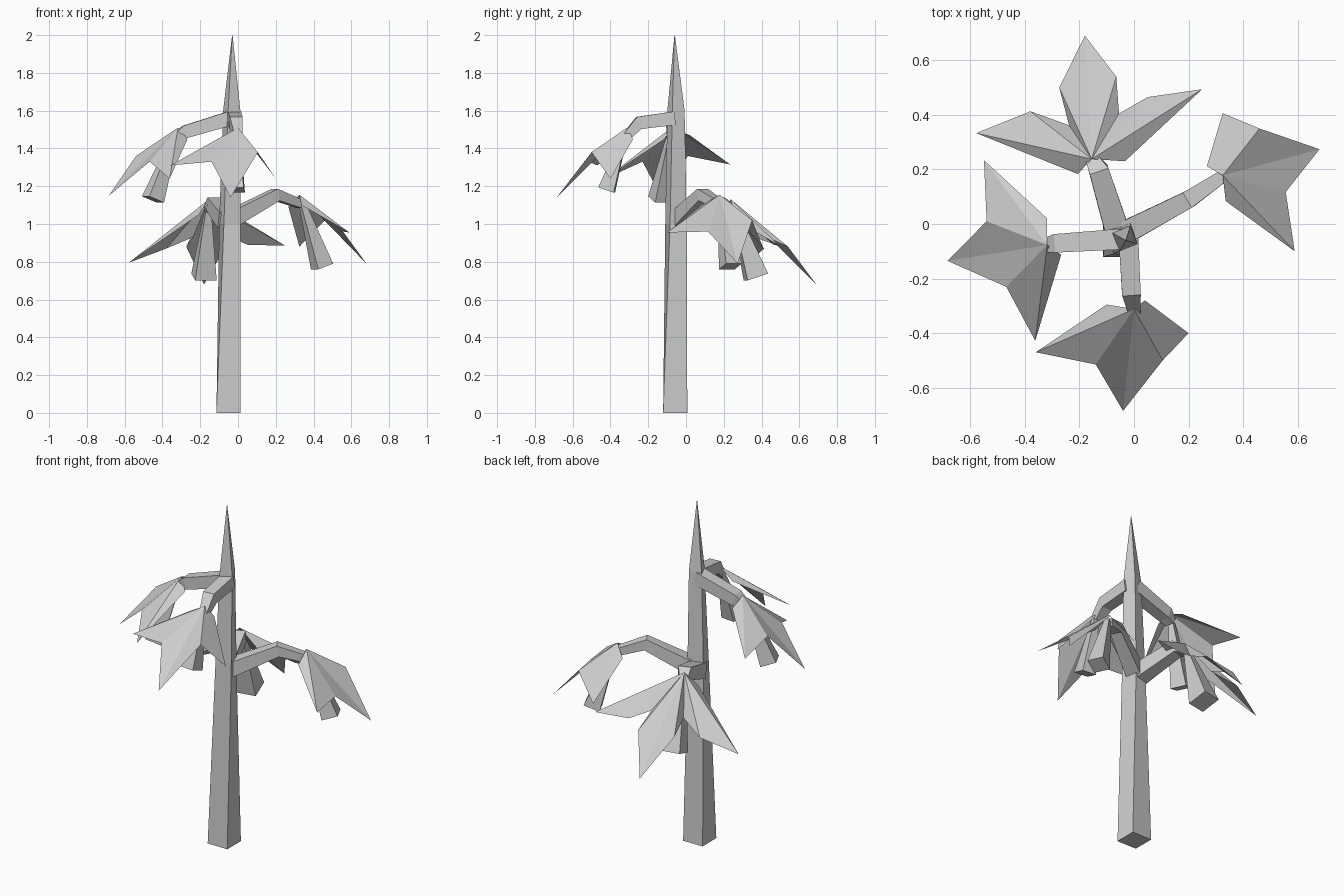
import bpy
import bmesh
import math
from mathutils import Vector, Matrix

default_cube = bpy.data.objects.get("Cube")
if default_cube:
    bpy.data.objects.remove(default_cube, do_unlink=True)

# One plain grey for the whole plant
grey = bpy.data.materials.new("plain_grey")
grey.use_nodes = True
colour = (0.62, 0.62, 0.62, 1)
grey.diffuse_color = colour
grey.node_tree.nodes["Principled BSDF"].inputs["Base Color"].default_value = colour


def finish(name, bm):
    mesh = bpy.data.meshes.new(name)
    bm.to_mesh(mesh)
    bm.free()
    mesh.materials.append(grey)
    obj = bpy.data.objects.new(name, mesh)
    bpy.context.collection.objects.link(obj)
    return obj


def square_tube(name, path, half_widths, twists=None):
    """Four-sided tapering tube that follows a path."""
    path = [Vector(p) for p in path]
    twists = twists or [0] * len(path)
    bm = bmesh.new()
    rings = []
    for i, centre in enumerate(path):
        before, after = path[max(i - 1, 0)], path[min(i + 1, len(path) - 1)]
        along = (after - before).normalized()
        reference = Vector((0, 0, 1)) if abs(along.z) < 0.97 else Vector((0, 1, 0))
        side = along.cross(reference).normalized()
        up = side.cross(along)
        turn = Matrix.Rotation(math.radians(twists[i]), 3, along)
        ring = []
        for a, b in ((-1, -1), (1, -1), (1, 1), (-1, 1)):
            corner = turn @ (side * a + up * b) * half_widths[i]
            ring.append(bm.verts.new(centre + corner))
        rings.append(ring)
    for low, high in zip(rings, rings[1:]):
        for k in range(4):
            n = (k + 1) % 4
            bm.faces.new((low[k], low[n], high[n], high[k]))
    bm.faces.new(rings[0])
    bm.faces.new(rings[-1])
    bmesh.ops.recalc_face_normals(bm, faces=bm.faces)
    return finish(name, bm)


def leaf_cluster(name, apex, outline):
    """Fan of folded leaves: tips and notches spread around the apex."""
    bm = bmesh.new()
    base = bm.verts.new(apex)
    rim = [bm.verts.new(p) for p in outline]
    for a, b in zip(rim, rim[1:]):
        face = bm.faces.new((base, a, b))
        face.normal_update()
        if face.normal.z < 0:
            face.normal_flip()
    return finish(name, bm)


def frond(side_name, path, widths, apex, outline, pod_end, pod_width):
    """A branch with its leaf cluster and the pod that hangs under it."""
    square_tube(side_name + "_branch", path, widths)
    leaf_cluster(side_name + "_leaves", apex, outline)
    pod_top = Vector(apex).lerp(Vector(pod_end), 0.12)
    square_tube(side_name + "_pod", [pod_top, pod_end], [0.014, pod_width])


# Trunk: slightly twisted square column ending in a spike
square_tube(
    "trunk",
    [(-0.05, -0.057, 0), (-0.043, -0.053, 1.0), (-0.033, -0.053, 1.6), (-0.03, -0.06, 2)],
    [0.064, 0.046, 0.035, 0.001],
    [0, 16, 22, 22],
)

# Front frond
frond(
    "front",
    [(-0.02, -0.06, 1.56), (-0.01, -0.25, 1.535), (0, -0.315, 1.465)],
    [0.036, 0.034, 0.022],
    (0, -0.312, 1.51),
    [
        (-0.1, -0.295, 1.45), (-0.36, -0.47, 1.31), (-0.14, -0.515, 1.33),
        (-0.04, -0.685, 1.14), (0.105, -0.5, 1.38),
        (0.2, -0.4, 1.24), (0.04, -0.28, 1.45),
    ],
    (-0.01, -0.42, 1.18), 0.043,
)

# Right frond
frond(
    "right",
    [(-0.04, -0.055, 1.56), (-0.28, -0.07, 1.488), (-0.322, -0.077, 1.46)],
    [0.038, 0.034, 0.024],
    (-0.318, -0.077, 1.51),
    [
        (-0.318, 0.02, 1.47), (-0.55, 0.234, 1.315), (-0.54, 0.01, 1.36),
        (-0.684, -0.135, 1.15), (-0.468, -0.23, 1.33),
        (-0.362, -0.428, 1.24), (-0.267, -0.113, 1.45),
    ],
    (-0.45, -0.14, 1.13), 0.046,
)

# Left frond, lower on the trunk
frond(
    "left",
    [(-0.03, -0.03, 1.03), (0.2, 0.09, 1.155), (0.33, 0.178, 1.105)],
    [0.042, 0.032, 0.022],
    (0.325, 0.178, 1.155),
    [
        (0.336, 0.084, 1.1), (0.589, -0.1, 0.955), (0.556, 0.117, 0.96),
        (0.68, 0.274, 0.79), (0.46, 0.35, 1.02),
        (0.325, 0.406, 0.88), (0.267, 0.212, 1.09),
    ],
    (0.445, 0.235, 0.775), 0.046,
)

# Back frond, the largest, with deeper notches
frond(
    "back",
    [(-0.06, -0.03, 1.02), (-0.13, 0.2, 1.105), (-0.155, 0.242, 1.08)],
    [0.045, 0.036, 0.022],
    (-0.155, 0.238, 1.13),
    [
        (-0.033, 0.23, 1.04), (0.25, 0.494, 0.885), (0.05, 0.465, 0.89),
        (-0.055, 0.405, 0.94), (-0.065, 0.54, 0.88), (-0.18, 0.69, 0.68),
        (-0.274, 0.5, 0.88), (-0.238, 0.362, 0.93), (-0.38, 0.413, 0.87),
        (-0.578, 0.333, 0.795), (-0.206, 0.183, 1.05),
    ],
    (-0.18, 0.37, 0.72), 0.058,
)
